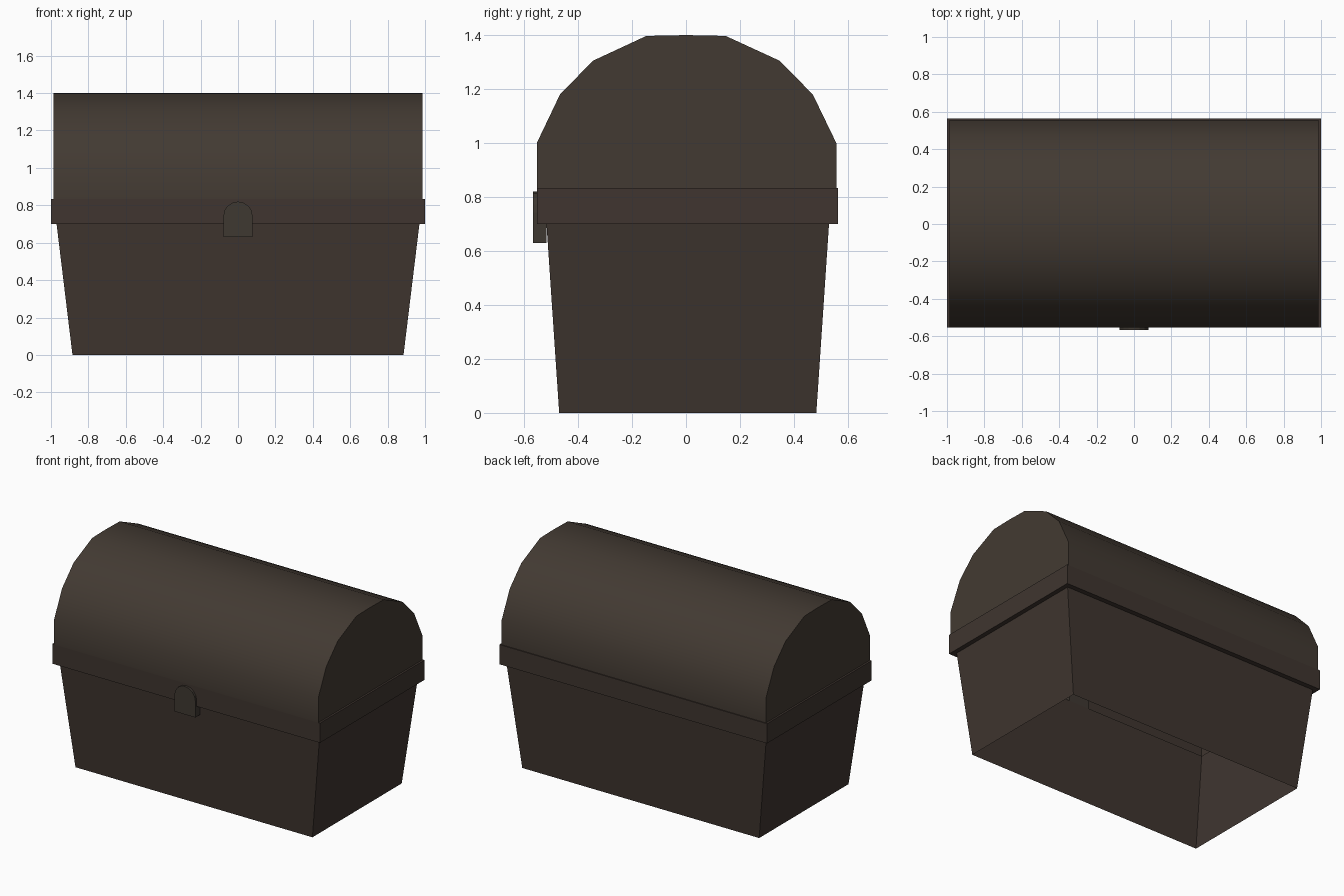
import bpy
import bmesh
import math

cube = bpy.data.objects.get("Cube")
if cube:
    bpy.data.objects.remove(cube, do_unlink=True)


def material(name, color):
    mat = bpy.data.materials.new(name)
    mat.use_nodes = True
    mat.diffuse_color = (*color, 1)
    bsdf = mat.node_tree.nodes["Principled BSDF"]
    bsdf.inputs["Base Color"].default_value = (*color, 1)
    bsdf.inputs["Roughness"].default_value = 0.9
    return mat


body_brown = material("dark brown wood", (0.050, 0.036, 0.029))
lid_brown = material("lid brown wood", (0.055, 0.042, 0.032))
latch_brown = material("grey brown metal", (0.049, 0.040, 0.031))


def finish(name, bm, mat, smooth=False):
    bmesh.ops.recalc_face_normals(bm, faces=bm.faces)
    mesh = bpy.data.meshes.new(name)
    bm.to_mesh(mesh)
    bm.free()
    mesh.materials.append(mat)
    obj = bpy.data.objects.new(name, mesh)
    bpy.context.collection.objects.link(obj)
    if smooth:
        bpy.ops.object.select_all(action="DESELECT")
        obj.select_set(True)
        bpy.context.view_layer.objects.active = obj
        bpy.ops.object.shade_smooth_by_angle(angle=math.radians(40))
    return obj


def rect(half_x, front, back, z):
    return [(-half_x, front, z), (half_x, front, z), (half_x, back, z), (-half_x, back, z)]


def loft(name, rings, mat, closed=True, caps=False, smooth=False):
    """Skin neighbouring rings of points with quads."""
    bm = bmesh.new()
    loops = [[bm.verts.new(p) for p in ring] for ring in rings]
    count = len(rings[0])
    for low, high in zip(loops, loops[1:]):
        for i in range(count if closed else count - 1):
            j = (i + 1) % count
            bm.faces.new((low[i], low[j], high[j], high[i]))
    if caps:
        bm.faces.new(loops[0])
        bm.faces.new(loops[-1])
    return finish(name, bm, mat, smooth)


# Tapered chest body, a hollow shell open below
body_top = rect(0.97, -0.517, 0.53, 0.70)
loft("chest_body", [rect(0.885, -0.47, 0.483, 0), body_top], body_brown)

# Rim band with narrow ledges above and below
lid_foot = rect(0.987, -0.553, 0.557, 0.833)
loft("rim_band", [body_top, rect(1.0, -0.553, 0.563, 0.70),
                  rect(1.0, -0.553, 0.563, 0.833), lid_foot], body_brown)

# Barrel lid, open below with flat ends
profile = [(-0.553, 0.833), (-0.553, 1.0), (-0.467, 1.18), (-0.345, 1.305),
           (-0.147, 1.397), (0.0, 1.40), (0.147, 1.397), (0.347, 1.305),
           (0.47, 1.18), (0.557, 1.0), (0.557, 0.833)]
loft("barrel_lid", [[(x, y, z) for y, z in profile] for x in (-0.987, 0.987)],
     lid_brown, closed=False, caps=True, smooth=True)

# Arched latch plate
radius, spring = 0.078, 0.742
outline = [(-radius, 0.63), (radius, 0.63)]
for step in range(9):
    a = math.pi * step / 8
    outline.append((radius * math.cos(a), spring + radius * math.sin(a)))
loft("front_latch", [[(x, y, z) for x, z in outline] for y in (-0.567, -0.517)],
     latch_brown, caps=True)
